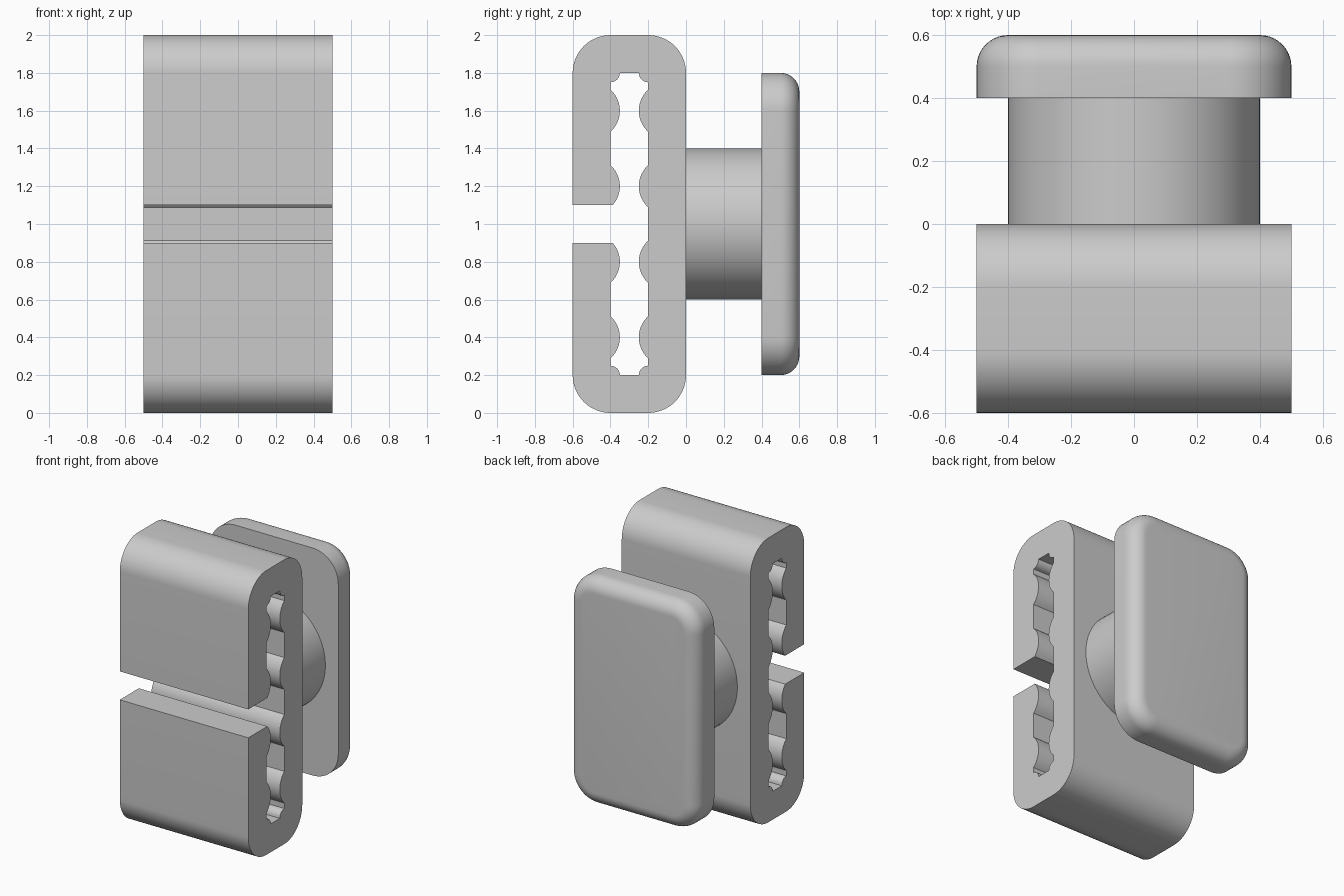
import bpy, bmesh
from math import sin, cos, pi, asin, acos, radians

if "Cube" in bpy.data.objects:
    bpy.data.objects.remove(bpy.data.objects["Cube"])

grey = bpy.data.materials.new("plain grey")
grey.use_nodes = True
grey.diffuse_color = (0.6, 0.6, 0.6, 1)
grey.node_tree.nodes["Principled BSDF"].inputs["Base Color"].default_value = (0.6, 0.6, 0.6, 1)


def arc(cx, cy, r, start, end, steps=12):
    angles = [start + (end - start) * i / steps for i in range(steps + 1)]
    return [(cx + r * cos(a), cy + r * sin(a)) for a in angles]


def finish(obj):
    obj.data.materials.append(grey)
    bpy.ops.object.select_all(action='DESELECT')
    obj.select_set(True)
    bpy.context.view_layer.objects.active = obj
    bpy.ops.object.shade_smooth_by_angle(angle=radians(30))


def loft(name, rings):
    """Skin matching closed rings and cap both ends."""
    bm = bmesh.new()
    loops = [[bm.verts.new(p) for p in ring] for ring in rings]
    n = len(loops[0])
    for a, b in zip(loops, loops[1:]):
        for i in range(n):
            j = (i + 1) % n
            bm.faces.new((a[i], a[j], b[j], b[i]))
    bm.faces.new(loops[0])
    bm.faces.new(loops[-1])
    bmesh.ops.recalc_face_normals(bm, faces=bm.faces)
    mesh = bpy.data.meshes.new(name)
    bm.to_mesh(mesh)
    bm.free()
    obj = bpy.data.objects.new(name, mesh)
    bpy.context.collection.objects.link(obj)
    finish(obj)


# Clip body: upper half of the C-shaped section (y, z), mirrored about z = 1
bump, nub = 0.15, 0.05
swing = acos(0.1 / bump)
half = []
for z in (1.2, 1.6):                                        # back wall ridges
    half += arc(-0.1, z, bump, pi + swing, pi - swing)
half += arc(-0.2, 1.8, nub, 1.5 * pi, pi, 6)                # slot end nubs
half += arc(-0.4, 1.8, nub, 0, -pi / 2, 6)
half += arc(-0.5, 1.6, bump, swing, -swing)                 # front wall ridges
half += arc(-0.5, 1.2, bump, swing, -asin(0.1 / bump))      # cut by the gap
half.append((-0.6, 1.1))
half += arc(-0.4, 1.8, 0.2, pi, pi / 2, 16)                 # outer corners
half += arc(-0.2, 1.8, 0.2, pi / 2, 0, 16)
section = half + [(y, 2 - z) for y, z in reversed(half)]
loft("clip_body", [[(x, y, z) for y, z in section] for x in (-0.5, 0.5)])

# Round neck between clip and plate
bpy.ops.mesh.primitive_cylinder_add(vertices=64, radius=0.4, depth=0.4,
                                    location=(0, 0.2, 1), rotation=(pi / 2, 0, 0))
neck = bpy.context.object
neck.name = "neck"
finish(neck)


# Back plate with rounded corners and a rounded rear rim
def plate_ring(y, inset):
    pts = []
    for i, (sx, sz) in enumerate(((1, 1), (-1, 1), (-1, -1), (1, -1))):
        pts += arc(0.3 * sx, 1 + 0.6 * sz, 0.2 - inset, i * pi / 2, (i + 1) * pi / 2)
    return [(x, y, z) for x, z in pts]


rim = arc(0.1, 0.5, 0.1, pi, pi / 2, 10)
loft("back_plate", [plate_ring(0.4, 0)] + [plate_ring(y, inset) for inset, y in rim])
